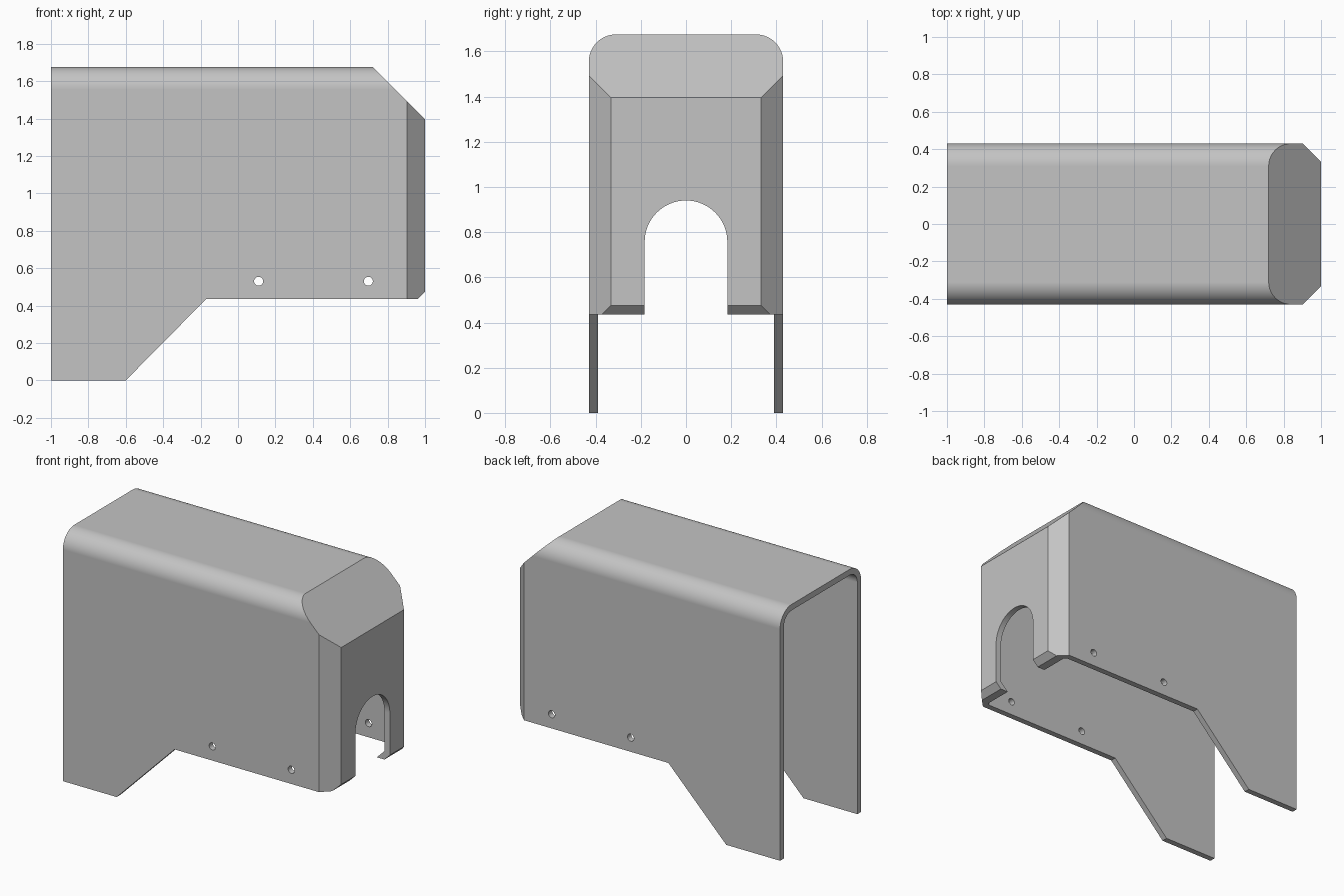
import bpy, bmesh
from math import sin, cos, pi
from mathutils import Vector

if "Cube" in bpy.data.objects:
    bpy.data.objects.remove(bpy.data.objects["Cube"], do_unlink=True)

WALL = 0.04      # sheet thickness
HALF = 0.43      # half width
TOP = 1.675
BELLY = 0.435    # height of the raised lower edge

grey = bpy.data.materials.new("plain grey")
grey.diffuse_color = (0.55, 0.55, 0.55, 1)
grey.use_nodes = True
grey.node_tree.nodes["Principled BSDF"].inputs["Base Color"].default_value = (0.55, 0.55, 0.55, 1)


def arc(cx, cy, r, start, end, steps):
    return [(cx + r * cos(start + (end - start) * i / steps),
             cy + r * sin(start + (end - start) * i / steps)) for i in range(steps + 1)]


def prism(name, outline, axis, lo, hi, planes=()):
    """Extrude a 2D outline along x or y, then trim it by (point, normal) planes."""
    bm = bmesh.new()
    place = (lambda a, b: (lo, a, b)) if axis == "x" else (lambda a, b: (a, lo, b))
    face = bm.faces.new([bm.verts.new(place(a, b)) for a, b in outline])
    moved = bmesh.ops.extrude_face_region(bm, geom=[face])["geom"]
    shift = Vector((hi - lo, 0, 0) if axis == "x" else (0, hi - lo, 0))
    bmesh.ops.translate(bm, vec=shift, verts=[v for v in moved if isinstance(v, bmesh.types.BMVert)])
    for point, normal in planes:
        cut = bmesh.ops.bisect_plane(bm, geom=bm.verts[:] + bm.edges[:] + bm.faces[:],
                                     dist=1e-5, plane_co=point, plane_no=normal, clear_outer=True)
        rim = [e for e in cut["geom_cut"] if isinstance(e, bmesh.types.BMEdge)]
        bmesh.ops.contextual_create(bm, geom=rim)
    bmesh.ops.recalc_face_normals(bm, faces=bm.faces[:])
    mesh = bpy.data.meshes.new(name)
    bm.to_mesh(mesh)
    bm.free()
    mesh.materials.append(grey)
    obj = bpy.data.objects.new(name, mesh)
    bpy.context.collection.objects.link(obj)
    return obj


def hood(name, inset, back, bottom):
    """Round-shouldered block with its nose corners cut off, shrunk by inset."""
    r = 0.12 - inset
    y, z = HALF - 0.12, TOP - 0.12
    outline = [(HALF - inset, bottom)] + arc(y, z, r, 0, pi / 2, 14)
    outline += arc(-y, z, r, pi / 2, pi, 14) + [(inset - HALF, bottom)]
    corners = [((1, 0, 1.395), (1, 0, 1)),        # sloped brow
               ((1, 0.333, 1), (1, 1, 0)),        # side chamfers
               ((1, -0.333, 1), (1, -1, 0)),
               ((1, 0, 0.475), (1, 0, -1))]       # bent lower lip
    planes = [(Vector(p) - Vector(n).normalized() * inset, Vector(n).normalized())
              for p, n in corners]
    return prism(name, outline, "x", back, 1 - inset, planes)


def subtract(target, cutter):
    mod = target.modifiers.new("cut", "BOOLEAN")
    mod.operation = "DIFFERENCE"
    mod.solver = "EXACT"
    mod.object = cutter
    bpy.context.view_layer.objects.active = target
    bpy.ops.object.modifier_apply(modifier=mod.name)
    bpy.data.objects.remove(cutter, do_unlink=True)


# Sheet cover: outer block minus inner block, open at the back and below
cover = hood("cover_shell", 0, -1, 0)
subtract(cover, hood("cavity", WALL, -1.2, -0.2))

# Raised lower edge with a slope down to the rear legs
subtract(cover, prism("underside_cut", [(-0.7, -0.1), (-0.6, 0), (-0.17, BELLY),
                                        (1.2, BELLY), (1.2, -0.1)], "y", -1, 1))

# Round-topped slot in the nose
slot = [(0.183, 0.2)] + arc(0, 0.757, 0.183, 0, pi, 32) + [(-0.183, 0.2)]
subtract(cover, prism("slot_cut", slot, "x", 0.8, 1.2))

# Screw holes through both sides
for x in (0.11, 0.697):
    subtract(cover, prism("hole_cut", arc(x, 0.53, 0.024, 0, 2 * pi, 24)[:-1], "y", -1, 1))

# Smooth shoulders, crisp bends
bpy.ops.object.select_all(action="DESELECT")
cover.select_set(True)
bpy.context.view_layer.objects.active = cover
bpy.ops.object.shade_smooth_by_angle(angle=pi / 6)
weighted = cover.modifiers.new("flat panels", "WEIGHTED_NORMAL")
weighted.keep_sharp = True
